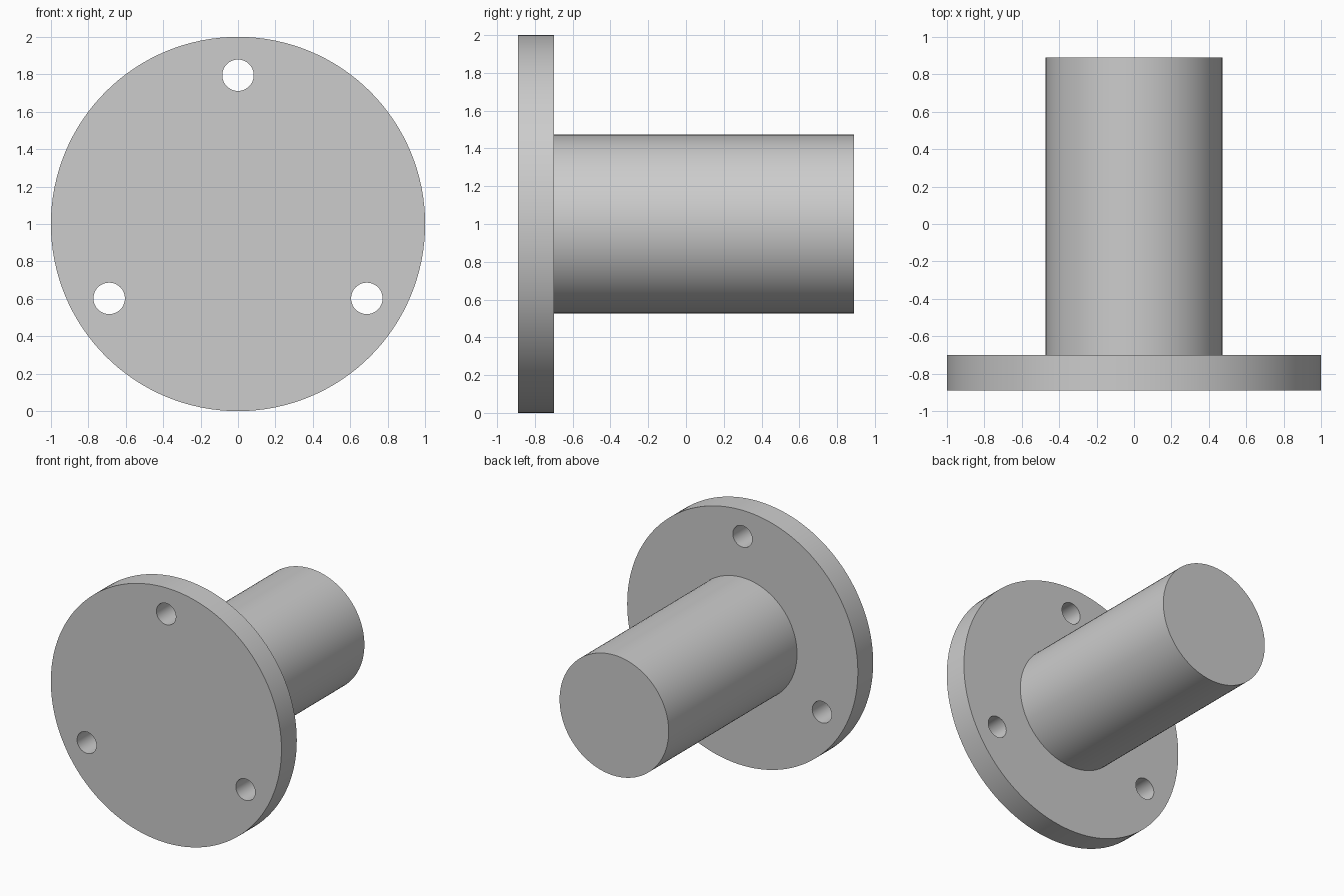
import bpy, bmesh, math
from mathutils import Matrix, Vector

cube = bpy.data.objects.get("Cube")
if cube:
    bpy.data.objects.remove(cube, do_unlink=True)

AXIS_Z = 1.0
FRONT, FLANGE_BACK, SHAFT_END = -0.89, -0.70, 0.89

grey = bpy.data.materials.new("plain grey")
grey.use_nodes = True
colour = (0.604, 0.604, 0.604, 1)
grey.diffuse_color = colour
grey.node_tree.nodes["Principled BSDF"].inputs["Base Color"].default_value = colour


def add_ring(bm, x, z, radius, y, sides):
    """Circle of edges facing along y."""
    place = Matrix.Translation((x, y, z)) @ Matrix.Rotation(math.pi / 2, 4, "X")
    bmesh.ops.create_circle(bm, segments=sides, radius=radius, matrix=place)


def extruded_disc(name, radius, y0, y1, sides, holes=()):
    """Disc with optional round through holes, extruded from y0 to y1."""
    bm = bmesh.new()
    add_ring(bm, 0, AXIS_Z, radius, y0, sides)
    for x, z, r in holes:
        add_ring(bm, x, z, r, y0, 48)
    if holes:
        bmesh.ops.triangle_fill(bm, edges=bm.edges[:], use_beauty=True, normal=(0, -1, 0))
    else:
        bmesh.ops.contextual_create(bm, geom=bm.edges[:])
    out = bmesh.ops.extrude_face_region(bm, geom=bm.faces[:], use_keep_orig=True)
    moved = [g for g in out["geom"] if isinstance(g, bmesh.types.BMVert)]
    bmesh.ops.translate(bm, verts=moved, vec=Vector((0, y1 - y0, 0)))
    bmesh.ops.recalc_face_normals(bm, faces=bm.faces[:])
    mesh = bpy.data.meshes.new(name)
    bm.to_mesh(mesh)
    bm.free()
    mesh.materials.append(grey)
    obj = bpy.data.objects.new(name, mesh)
    bpy.context.collection.objects.link(obj)
    bpy.ops.object.select_all(action="DESELECT")
    obj.select_set(True)
    bpy.context.view_layer.objects.active = obj
    bpy.ops.object.shade_smooth_by_angle(angle=math.radians(30))
    return obj


# Flange with three evenly spaced bolt holes, the first at the top
bolt_circle, hole_radius = 0.795, 0.084
bolt_holes = []
for i in range(3):
    a = math.pi / 2 + i * math.tau / 3
    bolt_holes.append((bolt_circle * math.cos(a), AXIS_Z + bolt_circle * math.sin(a), hole_radius))
extruded_disc("flange", 1.0, FRONT, FLANGE_BACK, 128, bolt_holes)

# Solid shaft behind the flange
extruded_disc("shaft", 0.473, FLANGE_BACK, SHAFT_END, 96)
